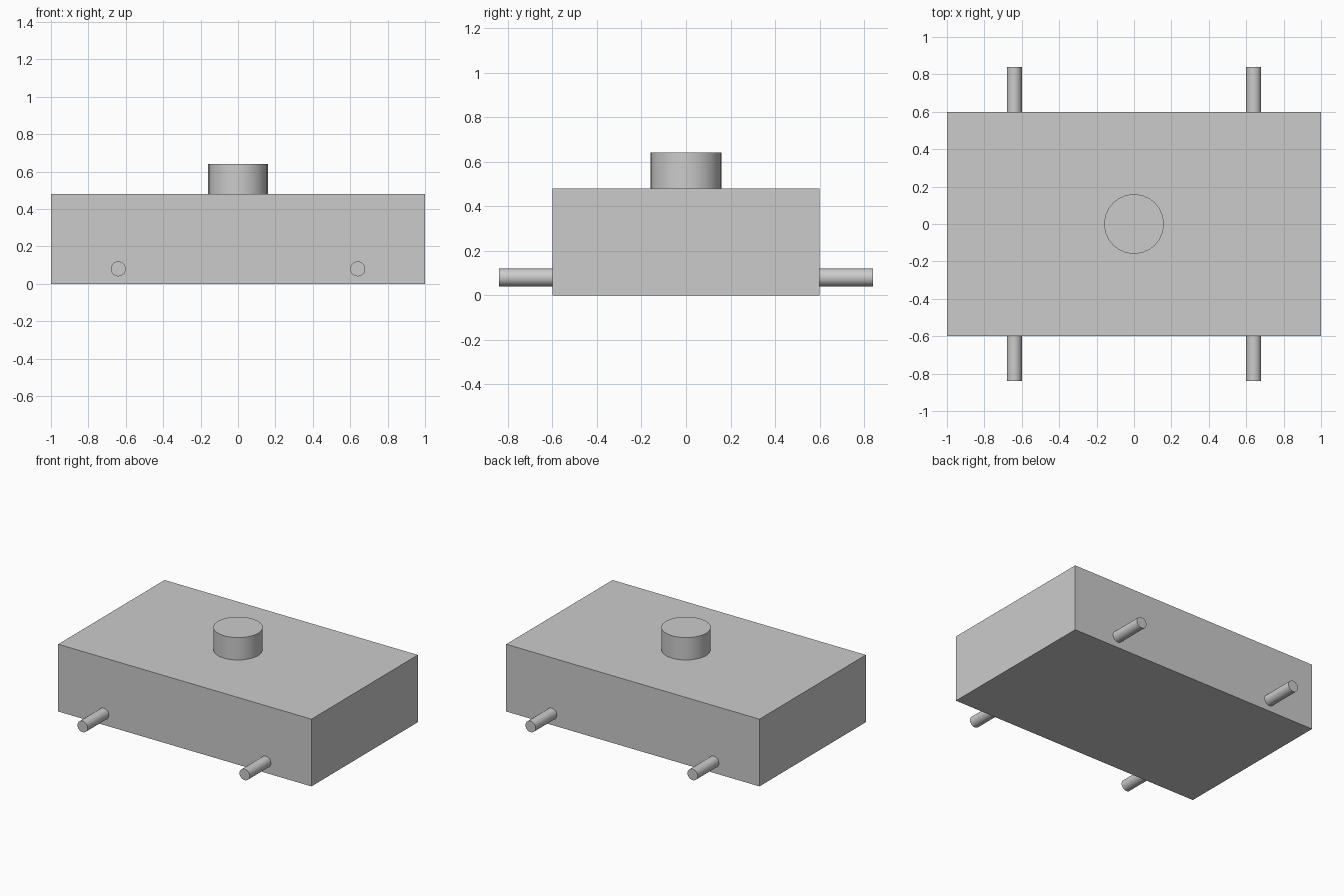
import bpy
import math

cube = bpy.data.objects.get("Cube")
if cube:
    bpy.data.objects.remove(cube, do_unlink=True)

# One plain grey for every part
grey = bpy.data.materials.new("light_grey")
grey.use_nodes = True
grey.diffuse_color = (0.6, 0.6, 0.6, 1)
grey.node_tree.nodes["Principled BSDF"].inputs["Base Color"].default_value = (0.6, 0.6, 0.6, 1)


def finish(name):
    obj = bpy.context.object
    obj.name = name
    obj.data.materials.append(grey)
    return obj


def cylinder(name, radius, length, location, rotation=(0, 0, 0)):
    bpy.ops.mesh.primitive_cylinder_add(vertices=24, radius=radius, depth=length,
                                        location=location, rotation=rotation)
    finish(name)
    bpy.ops.object.shade_smooth_by_angle(angle=math.radians(30))


# Body block
bpy.ops.mesh.primitive_cube_add(size=1, location=(0, 0, 0.24))
body = finish("body")
body.scale = (2, 1.2, 0.48)
bpy.ops.object.transform_apply(location=False, rotation=False, scale=True)

# Round knob on top
cylinder("top_knob", 0.16, 0.16, (0, 0, 0.56))

# Pegs standing out of the front and back
for side, x in (("left", 0.64), ("right", -0.64)):
    for end, y in (("front", -0.72), ("back", 0.72)):
        cylinder(f"{end}_{side}_peg", 0.04, 0.24, (x, y, 0.08), (math.pi / 2, 0, 0))
